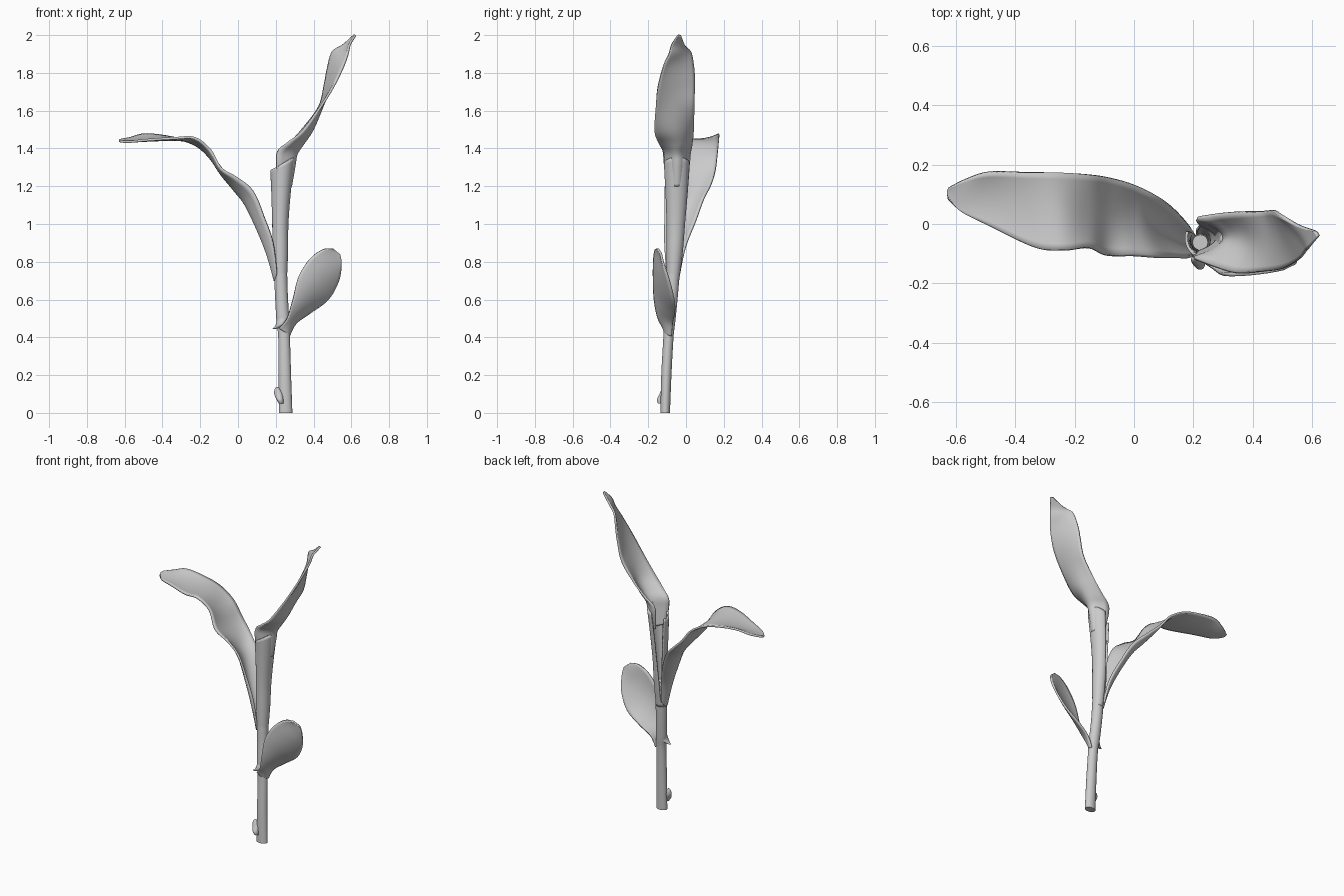
import bpy, bmesh, math
from mathutils import Vector


def spline(rows, steps=6):
    """Catmull-Rom resampling of a list of equal-length number rows."""
    out = []
    for i in range(len(rows) - 1):
        quad = (rows[max(i - 1, 0)], rows[i], rows[i + 1], rows[min(i + 2, len(rows) - 1)])
        for s in range(steps):
            t = s / steps
            out.append([0.5 * (2 * b + (c - a) * t + (2 * a - 5 * b + 4 * c - d) * t * t
                               + (3 * b - a - 3 * c + d) * t ** 3) for a, b, c, d in zip(*quad)])
    return out + [list(rows[-1])]


def skin(name, grid, closed=False, thick=0):
    """Skin a grid of points; closed grids become capped tubes."""
    bm = bmesh.new()
    vs = [[bm.verts.new(p) for p in row] for row in grid]
    n = len(vs[0])
    for r0, r1 in zip(vs, vs[1:]):
        for j in range(n if closed else n - 1):
            k = (j + 1) % n
            bm.faces.new((r0[j], r0[k], r1[k], r1[j]))
    if closed:
        bm.faces.new(vs[0][::-1])
        bm.faces.new(vs[-1])
    bmesh.ops.recalc_face_normals(bm, faces=bm.faces)
    me = bpy.data.meshes.new(name)
    bm.to_mesh(me)
    bm.free()
    ob = bpy.data.objects.new(name, me)
    bpy.context.collection.objects.link(ob)
    if thick:
        mod = ob.modifiers.new("thickness", 'SOLIDIFY')
        mod.thickness, mod.offset = thick, 0
    bpy.ops.object.select_all(action='DESELECT')
    ob.select_set(True)
    bpy.context.view_layer.objects.active = ob
    bpy.ops.object.shade_smooth_by_angle(angle=math.radians(50))
    return ob


def leaf(name, rows, thick=0.012, across=12):
    """Each row holds front edge, midrib and back edge points."""
    grid = []
    for r in spline(rows):
        a, m, b = Vector(r[:3]), Vector(r[3:6]), Vector(r[6:])
        line = []
        for j in range(across + 1):
            t = j / across
            line.append(a * (1 - t) * (1 - 2 * t) + m * 4 * t * (1 - t) + b * t * (2 * t - 1))
        grid.append(line)
    return skin(name, grid, thick=thick)


def tube(name, rows, sides=20):
    """Each row holds x, y, z and the two radii."""
    ring = [2 * math.pi * j / sides for j in range(sides)]
    return skin(name, [[(x + rx * math.cos(a), y + ry * math.sin(a), z) for a in ring]
                       for x, y, z, rx, ry in spline(rows)], closed=True)


# Main stem
tube("stem", [
    (.252, -.110, 0, .036, .025), (.248, -.104, .2, .033, .027),
    (.244, -.093, .40, .031, .027), (.238, -.087, .48, .034, .030),
    (.230, -.075, .62, .034, .032), (.225, -.067, .76, .034, .034),
    (.223, -.062, .86, .026, .026)])

# Sheath wrapping the upper stem, opening at the back
sheath = []
for x, y, z, rx, ry, gap, tilt in spline([
        (.226, -.069, .70, .028, .028, 5, 0), (.224, -.060, .85, .036, .038, 20, 0),
        (.224, -.054, 1.0, .038, .044, 45, 0), (.228, -.050, 1.15, .046, .053, 60, .01),
        (.236, -.048, 1.32, .060, .064, 75, .035)]):
    arc = [math.radians(122 + gap / 2 + (360 - gap) * j / 28) for j in range(29)]
    sheath.append([(x + rx * math.cos(a), y + ry * math.sin(a), z + tilt * math.cos(a)) for a in arc])
skin("sheath", sheath, thick=.010)

# Tall upright leaf blade, growing out of the sheath
leaf("upper_leaf", [
    (.215, -.096, 1.22, .280, -.05, 1.20, .225, -.002, 1.22),
    (.203, -.112, 1.32, .299, -.048, 1.31, .212, .015, 1.32),
    (.210, -.118, 1.385, .310, -.05, 1.37, .22, .021, 1.38),
    (.265, -.14, 1.43, .345, -.05, 1.425, .27, .03, 1.425),
    (.34, -.163, 1.49, .395, -.06, 1.50, .34, .038, 1.50),
    (.43, -.16, 1.61, .45, -.06, 1.63, .43, .043, 1.62),
    (.50, -.15, 1.72, .49, -.05, 1.74, .46, .045, 1.74),
    (.555, -.12, 1.83, .525, -.05, 1.84, .475, .042, 1.82),
    (.58, -.09, 1.90, .55, -.035, 1.905, .50, .025, 1.91),
    (.592, -.075, 1.95, .578, -.04, 1.95, .555, -.005, 1.945),
    (.622, -.04, 2.0, .617, -.032, 1.998, .612, -.025, 1.995)])

# Long leaf arching to the left, twisting past its middle
leaf("arching_leaf", [
    (.205, -.100, .74, .195, -.07, .70, .205, -.035, .74),
    (.185, -.110, .90, .152, -.06, .85, .185, -.005, .88),
    (.14, -.110, 1.03, .09, -.03, 1.0, .135, .05, 1.02),
    (.08, -.110, 1.17, .035, 0, 1.11, .08, .09, 1.13),
    (0, -.105, 1.24, -.02, .02, 1.18, 0, .13, 1.21),
    (-.09, -.105, 1.295, -.09, .03, 1.265, -.08, .155, 1.285),
    (-.15, -.080, 1.395, -.155, .04, 1.36, -.15, .166, 1.37),
    (-.23, -.088, 1.455, -.24, .04, 1.435, -.25, .173, 1.43),
    (-.33, -.080, 1.455, -.35, .05, 1.445, -.36, .174, 1.46),
    (-.48, -.010, 1.445, -.49, .085, 1.445, -.49, .174, 1.475),
    (-.58, .040, 1.435, -.585, .09, 1.44, -.57, .15, 1.455),
    (-.625, .085, 1.44, -.630, .105, 1.44, -.625, .12, 1.445)])

# Short rounded leaf low on the right
leaf("small_leaf", [
    (.218, -.113, .45, .258, -.107, .42, .27, -.075, .41),
    (.26, -.145, .50, .29, -.115, .485, .305, -.07, .475),
    (.29, -.165, .60, .34, -.13, .56, .38, -.06, .53),
    (.32, -.170, .72, .40, -.145, .66, .475, -.065, .60),
    (.38, -.168, .815, .46, -.145, .75, .532, -.09, .70),
    (.45, -.160, .865, .50, -.14, .82, .547, -.12, .79),
    (.505, -.150, .868, .522, -.14, .855, .54, -.132, .84)])

# Node spur where the small leaf clasps the stem
tube("node_spur", [
    (.180, -.095, .443, .005, .006), (.200, -.096, .448, .014, .014),
    (.228, -.094, .468, .028, .030), (.238, -.089, .50, .030, .028)])

# Broken bud at the foot of the stem
tube("base_bud", [
    (.228, -.130, .05, .012, .018), (.222, -.132, .07, .018, .022),
    (.214, -.122, .10, .022, .018), (.208, -.118, .125, .014, .012),
    (.208, -.116, .138, .004, .004)])
